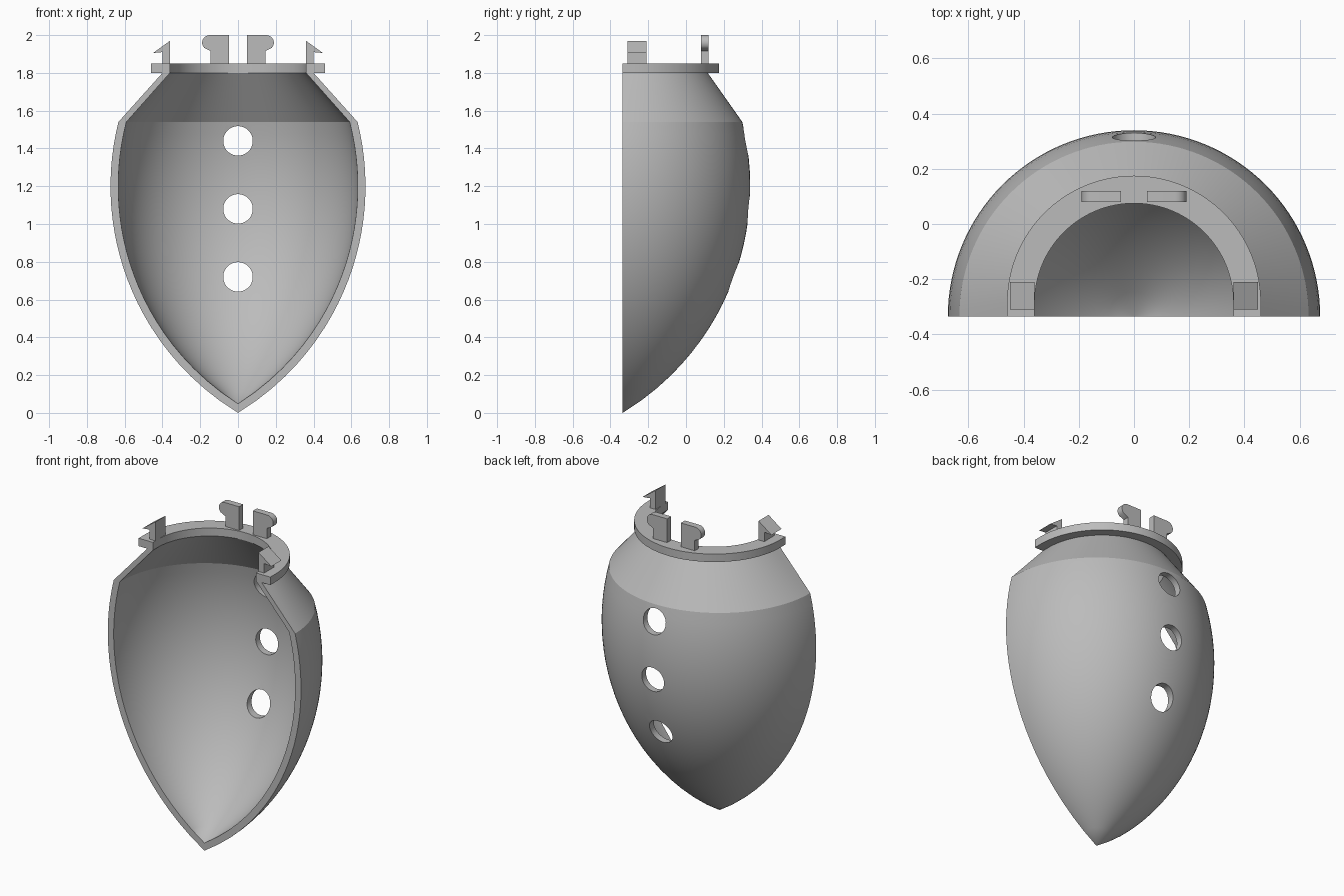
import bpy, bmesh, math

cube = bpy.data.objects.get("Cube")
if cube:
    bpy.data.objects.remove(cube, do_unlink=True)

grey = bpy.data.materials.new("plain grey")
grey.use_nodes = True
colour = (0.5, 0.5, 0.5, 1)
grey.diffuse_color = colour
grey.node_tree.nodes["Principled BSDF"].inputs["Base Color"].default_value = colour

CUT = -0.335      # plane of the open front
SHIFT = 0.05      # the collar sits a little further back
STEPS = 64


def finish(name, bm):
    bmesh.ops.remove_doubles(bm, verts=bm.verts, dist=1e-5)
    bmesh.ops.recalc_face_normals(bm, faces=bm.faces)
    mesh = bpy.data.meshes.new(name)
    bm.to_mesh(mesh)
    bm.free()
    mesh.materials.append(grey)
    obj = bpy.data.objects.new(name, mesh)
    bpy.context.collection.objects.link(obj)
    return obj


def select(obj):
    bpy.ops.object.select_all(action='DESELECT')
    obj.select_set(True)
    bpy.context.view_layer.objects.active = obj


def smooth(obj, degrees):
    select(obj)
    bpy.ops.object.shade_smooth_by_angle(angle=math.radians(degrees))


def half_shell(name, outer, inner):
    """Sweep a closed wall profile of (radius, z, back shift) through half a turn."""
    bm = bmesh.new()
    profile = outer + inner[::-1]
    count, half = len(profile), len(outer)
    rows = []
    for s in range(STEPS + 1):
        a = math.pi * s / STEPS
        row = []
        for r, z, shift in profile:
            row.append(bm.verts.new((r * math.cos(a), CUT + r * math.sin(a) + shift, z)))
        rows.append(row)
    # straight ends that reach the cut plane
    ends = [[bm.verts.new((sign * r, CUT, z)) for r, z, shift in profile] for sign in (1, -1)]
    rows = [ends[0]] + rows + [ends[1]]
    for a, b in zip(rows, rows[1:]):
        for i in range(count):
            j = (i + 1) % count
            bm.faces.new((a[i], a[j], b[j], b[i]))
    for row in ends:
        for i in range(half - 1):
            bm.faces.new((row[i], row[i + 1], row[-2 - i], row[-1 - i]))
    bmesh.ops.remove_doubles(bm, verts=bm.verts, dist=1e-5)
    bmesh.ops.dissolve_degenerate(bm, edges=bm.edges, dist=1e-5)
    return finish(name, bm)


def arc(radius, tip, neck):
    """Pointed bowl profile from the tip to the shoulder, then the neck."""
    offset, middle, shoulder = 0.729, 1.2, 1.54
    pts = [(0, tip, 0)]
    n = 24
    for i in range(1, n + 1):
        z = tip + (shoulder - tip) * i / n
        pts.append((math.sqrt(radius ** 2 - (z - middle) ** 2) - offset, z, 0))
    return pts + [(neck, 1.8, SHIFT)]


# Bowl
bowl = half_shell("bowl_shell", arc(1.404, 0.0, 0.40), arc(1.363, 0.048, 0.36))

# Three round holes through the back
for z in (0.72, 1.08, 1.44):
    bpy.ops.mesh.primitive_cylinder_add(vertices=48, radius=0.078, depth=0.6,
                                        location=(0, 0.25, z), rotation=(math.pi / 2, 0, 0))
    cutter = bpy.context.object
    cutter.name = "hole_cutter"
    cutter.hide_render = True
    cutter.data.materials.append(grey)
    mod = bowl.modifiers.new("hole", 'BOOLEAN')
    mod.operation = 'DIFFERENCE'
    mod.solver = 'EXACT'
    mod.object = cutter
    select(bowl)
    bpy.ops.object.modifier_apply(modifier=mod.name)
    bpy.data.objects.remove(cutter, do_unlink=True)
smooth(bowl, 20)

# Collar
collar = half_shell("collar", [(0.46, 1.8, SHIFT), (0.46, 1.85, SHIFT)],
                    [(0.36, 1.8, SHIFT), (0.36, 1.85, SHIFT)])
smooth(collar, 30)


def plate(name, outline, y0, y1, sign):
    """Extrude an x-z outline along y, mirrored by sign."""
    bm = bmesh.new()
    face = bm.faces.new([bm.verts.new((sign * x, y0, z)) for x, z in outline])
    moved = bmesh.ops.extrude_face_region(bm, geom=[face], use_keep_orig=True)["geom"]
    bmesh.ops.translate(bm, vec=(0, y1 - y0, 0),
                        verts=[v for v in moved if isinstance(v, bmesh.types.BMVert)])
    return finish(name, bm)


# Barbed clip outline
barb = [(0.36, 1.84), (0.40, 1.84), (0.40, 1.91), (0.45, 1.905), (0.36, 1.97)]

# Hook outline with a rounded nose
hook = [(0.048, 1.84), (0.145, 1.84), (0.145, 1.915)]
for i in range(9):
    a = -math.pi / 4 + 0.75 * math.pi * i / 8
    hook.append((0.15 + 0.04 * math.cos(a), 1.96 + 0.04 * math.sin(a)))
hook.append((0.048, 2.0))

for side, sign in (("left", 1), ("right", -1)):
    plate(side + "_barbed_clip", barb, -0.31, -0.21, sign)
    smooth(plate(side + "_back_hook", hook, 0.08, 0.12, sign), 30)
